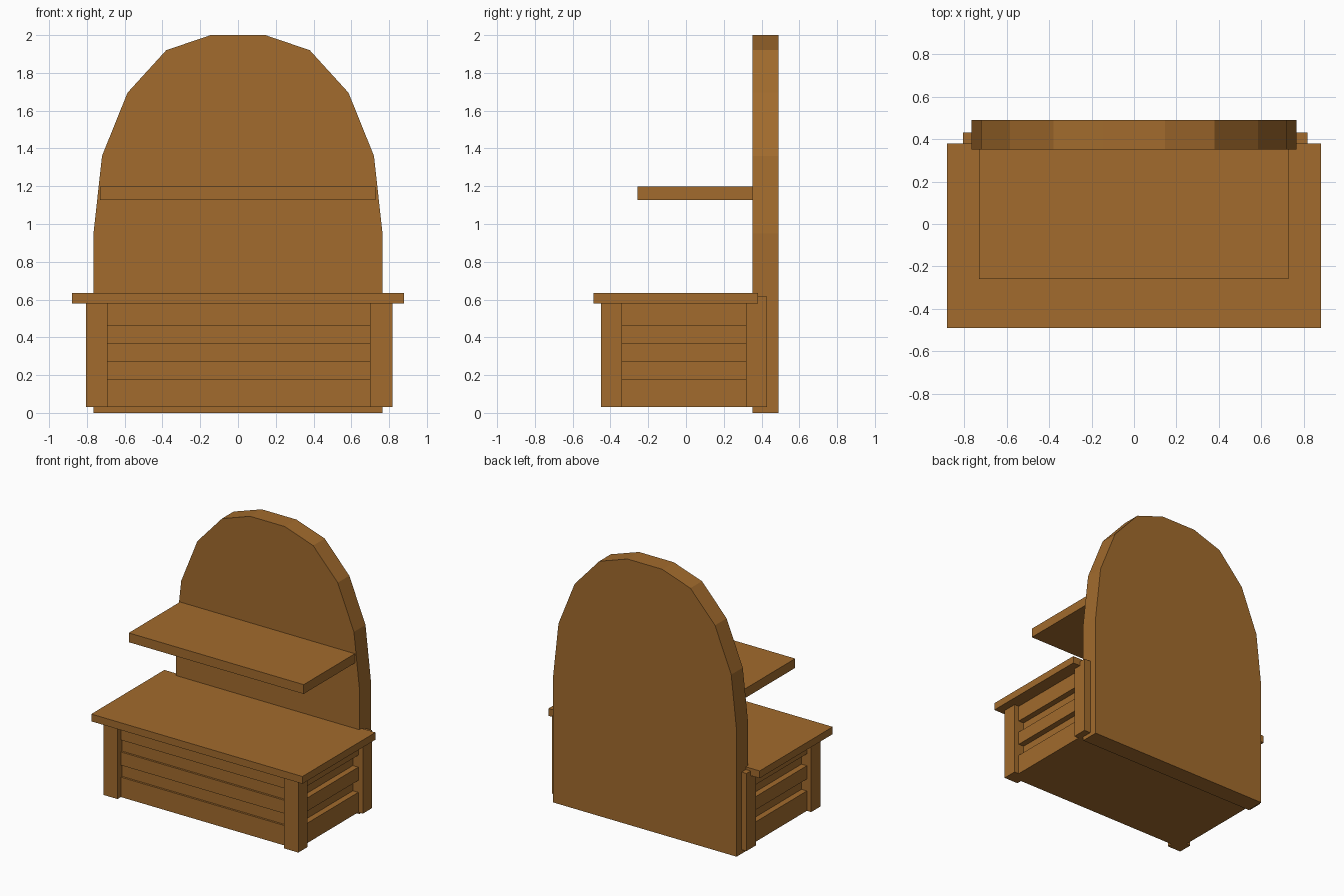
import bpy, bmesh

if "Cube" in bpy.data.objects:
    bpy.data.objects.remove(bpy.data.objects["Cube"])

wood = bpy.data.materials.new("brown_wood")
wood.diffuse_color = (0.36, 0.147, 0.026, 1)
wood.use_nodes = True
wood.node_tree.nodes["Principled BSDF"].inputs["Base Color"].default_value = wood.diffuse_color


def finish(name, bm):
    bmesh.ops.recalc_face_normals(bm, faces=bm.faces)
    mesh = bpy.data.meshes.new(name)
    bm.to_mesh(mesh)
    bm.free()
    mesh.materials.append(wood)
    ob = bpy.data.objects.new(name, mesh)
    bpy.context.collection.objects.link(ob)
    return ob


def box(name, x0, x1, y0, y1, z0, z1):
    bm = bmesh.new()
    bmesh.ops.create_cube(bm, size=1)
    for v in bm.verts:
        v.co.x = x1 if v.co.x > 0 else x0
        v.co.y = y1 if v.co.y > 0 else y0
        v.co.z = z1 if v.co.z > 0 else z0
    return finish(name, bm)


# Arched back panel: half profile mirrored, then extruded
half = [(0.765, 0), (0.765, 0.95), (0.72, 1.36), (0.585, 1.695),
        (0.38, 1.92), (0.145, 2.0)]
profile = half + [(-x, z) for x, z in reversed(half)]
bm = bmesh.new()
face = bm.faces.new([bm.verts.new((x, 0.352, z)) for x, z in profile])
ext = bmesh.ops.extrude_face_region(bm, geom=[face])
bmesh.ops.translate(bm, vec=(0, 0.138, 0),
                    verts=[g for g in ext["geom"] if isinstance(g, bmesh.types.BMVert)])
finish("back_panel", bm)

# Shelf and counter top
box("shelf", -0.73, 0.728, -0.258, 0.36, 1.128, 1.198)
box("counter_top", -0.88, 0.88, -0.49, 0.38, 0.58, 0.635)

# Corner posts
for side, x0, x1 in (("left", -0.805, -0.69), ("right", 0.70, 0.818)):
    box(side + "_front_post", x0, x1, -0.45, -0.34, 0.03, 0.585)
    box(side + "_rear_post", x0, x1, 0.318, 0.43, 0.03, 0.615)

# Cabinet core, seen as the recessed boards
box("cabinet_core", -0.725, 0.735, -0.395, 0.37, 0.03, 0.585)

# Protruding boards wrapping the front and sides
for i, (z0, z1) in enumerate(((0.03, 0.18), (0.27, 0.37), (0.46, 0.585))):
    box(f"front_board_{i}", -0.70, 0.71, -0.41, -0.38, z0, z1)
    box(f"left_board_{i}", -0.77, -0.71, -0.35, 0.33, z0, z1)
    box(f"right_board_{i}", 0.72, 0.78, -0.35, 0.33, z0, z1)
